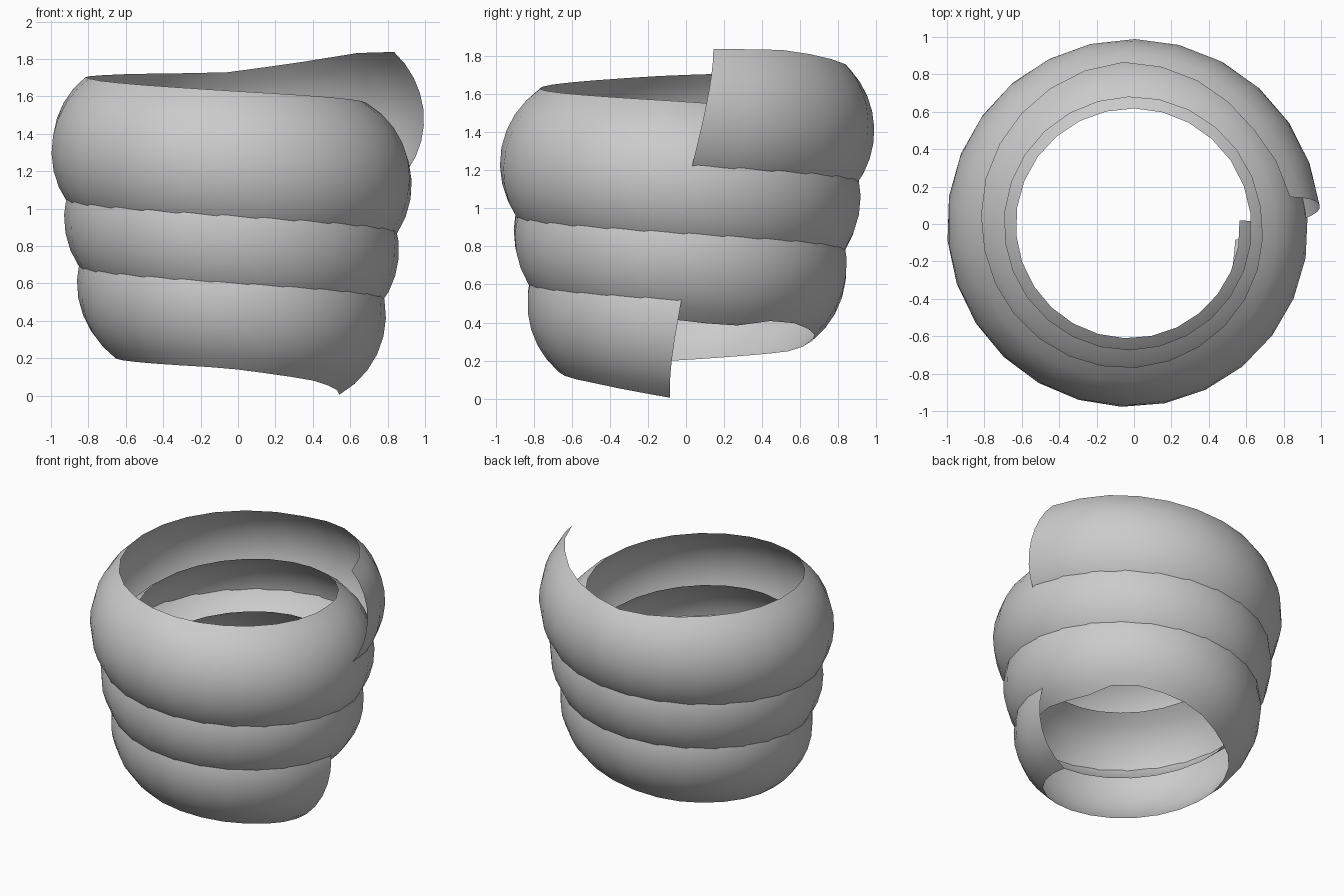
import bpy, math

if "Cube" in bpy.data.objects:
    bpy.data.objects.remove(bpy.data.objects["Cube"])

# Ribbon: a round arc section swept three turns up a slowly widening helix
RAD = 0.481            # section radius
CX, CY = -0.0175, -0.012
PER_TURN = 26
SEGS = 10

# Uneven ribbon edges: (turn, arc angle in degrees)
TOP = [(0, 58), (1.75, 60), (2, 61), (2.25, 56), (2.5, 53), (2.65, 47),
       (2.75, 42), (2.9, 51), (3, 46)]
BOTTOM = [(0, 61), (0.12, 53), (0.25, 49), (0.5, 55), (0.67, 58), (0.76, 49),
          (0.87, 41), (0.93, 51), (1, 49), (1.3, 57), (3, 57)]


def lookup(table, t):
    for (t0, a0), (t1, a1) in zip(table, table[1:]):
        if t <= t1:
            f = max(0.0, (t - t0) / (t1 - t0))
            return a0 + (a1 - a0) * f
    return table[-1][1]


start, end = 2 / 360, 3 - 6 / 360
rows = PER_TURN * 3
verts, faces = [], []
for i in range(rows + 1):
    t = start + (end - start) * i / rows
    rc = 0.3275 + 0.07 * t
    zc = 0.422 + 0.357 * t
    lo, hi = -lookup(BOTTOM, t), lookup(TOP, t)
    for j in range(SEGS + 1):
        a = math.radians(lo + (hi - lo) * j / SEGS)
        # section leans along the path, winding clockwise upward
        phi = -(2 * math.pi * t - math.radians(6) * math.sin(a))
        # lean direction: lower edge leads
        r = rc + RAD * math.cos(a)
        verts.append((CX + r * math.cos(phi), CY + r * math.sin(phi),
                      max(0.0, zc + RAD * math.sin(a))))

w = SEGS + 1
for i in range(rows):
    for j in range(SEGS):
        k = i * w + j
        faces.append((k, k + 1, k + w + 1, k + w))

mesh = bpy.data.meshes.new("coiled_ribbon")
mesh.from_pydata(verts, [], faces)
mesh.update()
# Make normals face outward
p = mesh.polygons[len(faces) // 2]
if p.normal.x * p.center.x + p.normal.y * p.center.y < 0:
    mesh.flip_normals()
mesh.shade_smooth()
ribbon = bpy.data.objects.new("coiled_ribbon", mesh)
bpy.context.collection.objects.link(ribbon)
